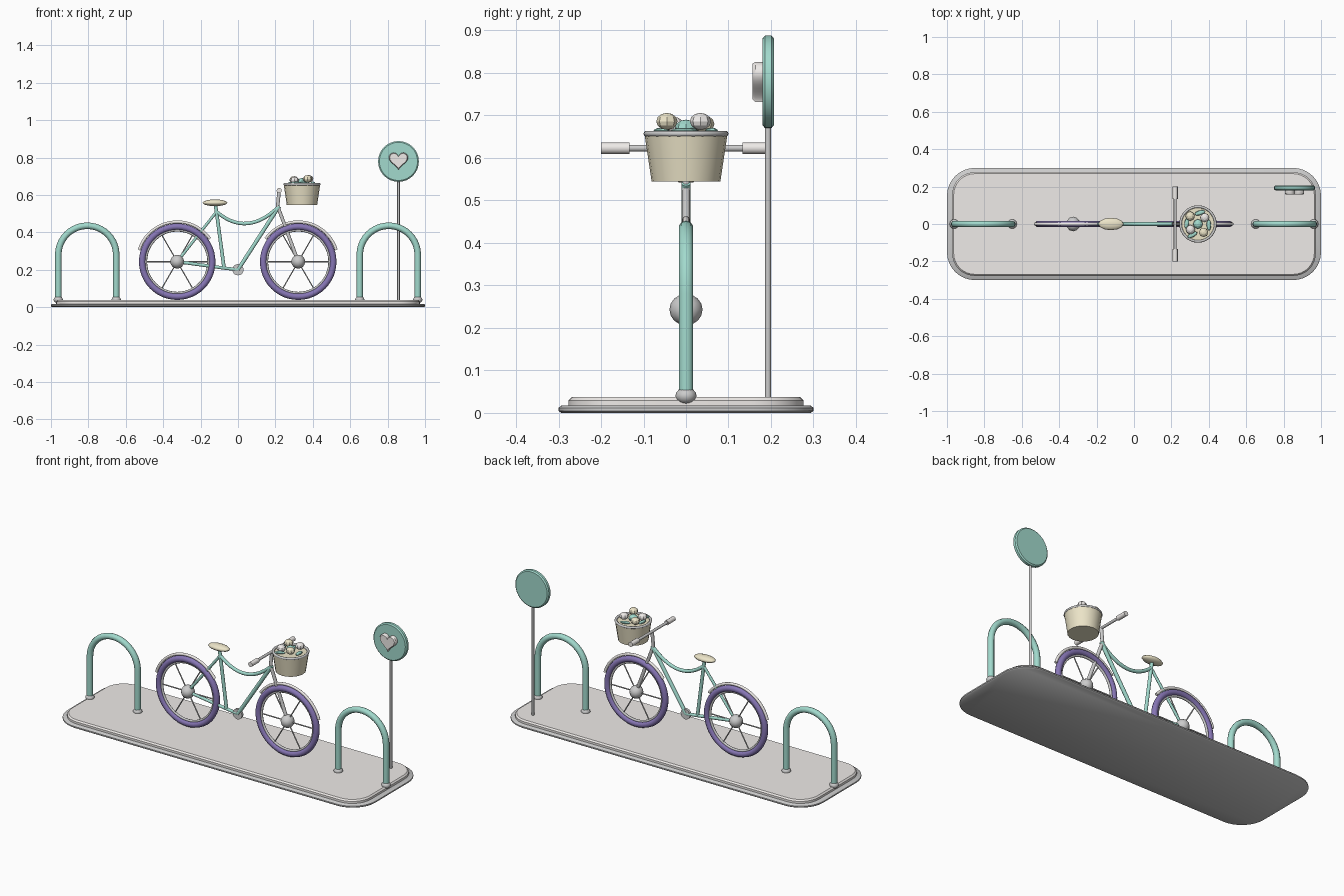
import bpy, bmesh, math
from math import sin, cos, pi, radians
from mathutils import Vector

if "Cube" in bpy.data.objects:
    bpy.data.objects.remove(bpy.data.objects["Cube"])

COLORS = {"green": (0.36, 0.70, 0.61, 1), "tan": (0.84, 0.78, 0.58, 1),
          "purple": (0.24, 0.18, 0.46, 1), "stone": (0.86, 0.83, 0.81, 1)}
MATS = {}
for key, col in COLORS.items():
    MATS[key] = bpy.data.materials.new(key)
    MATS[key].diffuse_color = col


def finish(ob, name, color=None, smooth=True):
    ob.name = name
    if color:
        ob.data.materials.clear()
        ob.data.materials.append(MATS[color])
    bpy.ops.object.select_all(action='DESELECT')
    ob.select_set(True)
    bpy.context.view_layer.objects.active = ob
    if smooth:
        bpy.ops.object.shade_smooth_by_angle(angle=radians(40))
    return ob


def loft(name, rings, color=None, loc=(0, 0, 0), rot=(0, 0, 0)):
    """Closed solid skinned through matching rings of points."""
    bm = bmesh.new()
    loops = [[bm.verts.new(p) for p in ring] for ring in rings]
    for a, b in zip(loops, loops[1:]):
        for i in range(len(a)):
            j = (i + 1) % len(a)
            bm.faces.new((a[i], a[j], b[j], b[i]))
    bm.faces.new(loops[0][::-1])
    bm.faces.new(loops[-1])
    bmesh.ops.recalc_face_normals(bm, faces=bm.faces)
    me = bpy.data.meshes.new(name)
    bm.to_mesh(me)
    bm.free()
    ob = bpy.data.objects.new(name, me)
    bpy.context.collection.objects.link(ob)
    ob.location, ob.rotation_euler = loc, rot
    return finish(ob, name, color)


def tube(name, pts, r, color=None, res=3):
    """Round tube along a path, turned into a mesh."""
    cu = bpy.data.curves.new(name, 'CURVE')
    cu.dimensions = '3D'
    cu.bevel_depth, cu.bevel_resolution, cu.use_fill_caps = r, res, True
    sp = cu.splines.new('POLY')
    sp.points.add(len(pts) - 1)
    for p, co in zip(sp.points, pts):
        p.co = (*co, 1)
    tmp = bpy.data.objects.new(name + "_path", cu)
    bpy.context.collection.objects.link(tmp)
    bpy.context.view_layer.update()
    me = bpy.data.meshes.new_from_object(tmp.evaluated_get(bpy.context.evaluated_depsgraph_get()))
    bpy.data.objects.remove(tmp)
    ob = bpy.data.objects.new(name, me)
    bpy.context.collection.objects.link(ob)
    return finish(ob, name, color)


def ball(name, loc, size, color=None, seg=12, rings=8, smooth=True, turn=0):
    bpy.ops.mesh.primitive_uv_sphere_add(segments=seg, ring_count=rings, radius=1,
                                         location=loc, rotation=(0, 0, turn))
    ob = bpy.context.object
    ob.scale = size
    return finish(ob, name, color, smooth)


def ring_torus(name, loc, major, minor, color=None, upright=True, seg=48):
    bpy.ops.mesh.primitive_torus_add(major_radius=major, minor_radius=minor, major_segments=seg,
                                     minor_segments=10, location=loc,
                                     rotation=(pi / 2 if upright else 0, 0, 0))
    return finish(bpy.context.object, name, color)


def rounded(hx, hy, r, z, n=8):
    pts = []
    for k, (sx, sy) in enumerate([(1, 1), (-1, 1), (-1, -1), (1, -1)]):
        for i in range(n + 1):
            a = (k + i / n) * pi / 2
            pts.append((sx * (hx - r) + r * cos(a), sy * (hy - r) + r * sin(a), z))
    return pts


def circle(r, z, n=32):
    return [(r * cos(2 * pi * i / n), r * sin(2 * pi * i / n), z) for i in range(n)]


def arc(cx, cz, r, a0, a1, n):
    return [(cx + r * cos(radians(a0 + (a1 - a0) * i / n)), 0,
             cz + r * sin(radians(a0 + (a1 - a0) * i / n))) for i in range(n + 1)]


# Base: curb slab and raised deck
loft("base_curb", [rounded(0.994, 0.294, 0.144, 0), rounded(1, 0.3, 0.15, 0.005),
                   rounded(1, 0.3, 0.15, 0.012), rounded(0.994, 0.294, 0.144, 0.017)])
loft("base_deck", [rounded(0.972, 0.277, 0.12, 0.015), rounded(0.972, 0.277, 0.12, 0.029),
                   rounded(0.964, 0.269, 0.112, 0.037)], "stone")

# Two arched racks with foot collars
for side, cx in (("left", -0.806), ("right", 0.806)):
    path = [(cx + 0.155, 0, 0.035)] + arc(cx, 0.28, 0.155, 0, 180, 20) + [(cx - 0.155, 0, 0.035)]
    tube(side + "_rack", path, 0.0175, "green")
    for s in (-1, 1):
        ball(f"{side}_rack_foot", (cx + s * 0.155, 0, 0.04), (0.025, 0.025, 0.02))

# Sign: pole, disc and heart
tube("sign_pole", [(0.858, 0.193, 0.03), (0.858, 0.193, 0.75)], 0.007)
loft("sign_disc", [circle(0.102, 0), circle(0.109, 0.006), circle(0.109, 0.021), circle(0.102, 0.027)],
     "green", (0.858, 0.207, 0.779), (pi / 2, 0, 0))


def heart(scale, z, n=40):
    k = 0.00325 * scale
    pts = []
    for i in range(n):
        t = 2 * pi * i / n
        pts.append((k * 16 * sin(t) ** 3,
                    k * (13 * cos(t) - 5 * cos(2 * t) - 2 * cos(3 * t) - cos(4 * t)), z))
    return pts


loft("sign_heart", [heart(1, 0), heart(1, 0.018), heart(0.9, 0.024)], "stone",
     (0.858, 0.181, 0.787), (pi / 2, 0, 0))

# Wheels: tyre, rim, spokes, hub, mudguard
WZ = 0.243
for end, wx, a0, a1 in (("rear", -0.325, 35, 163), ("front", 0.322, 17, 145)):
    ring_torus(end + "_tyre", (wx, 0, WZ), 0.187, 0.0175, "purple")
    ring_torus(end + "_rim", (wx, 0, WZ), 0.168, 0.007)
    for i in range(3):
        d = Vector((cos(i * pi / 3), 0, sin(i * pi / 3))) * 0.168
        c = Vector((wx, 0, WZ))
        tube(end + "_spokes", [c - d, c + d], 0.0035, res=1)
    ball(end + "_hub", (wx, 0, WZ), (0.037, 0.039, 0.037))
    tube(end + "_mudguard", arc(wx, WZ, 0.213, a0, a1, 24), 0.008, "stone")

# Frame tubes
rear, crank = (-0.325, 0, WZ), (0, 0, 0.2)
seat_top, head = (-0.115, 0, 0.51), (0.22, 0, 0.54)
tube("seat_tube", [(-0.122, 0, 0.555), seat_top, (-0.075, 0, 0.212)], 0.01, "green")
tube("chain_stay", [rear, (-0.075, 0, 0.209), crank], 0.009, "green")
tube("seat_stay", [rear, seat_top], 0.008, "green")
tube("down_tube", [crank, head], 0.011, "green")
a, b, c = Vector(seat_top), Vector((0.05, 0, 0.37)), Vector(head)
tube("top_tube", [a * (1 - t) ** 2 + b * 2 * t * (1 - t) + c * t * t
                  for t in [i / 14 for i in range(15)]], 0.01, "green")
loft("crank_disc", [circle(0.03, -0.007, 20), circle(0.03, 0.007, 20)], None, crank, (pi / 2, 0, 0))

# Fork, handlebar and grips
tube("fork", [(0.322, 0, WZ), (0.212, 0, 0.54), (0.22, 0, 0.623)], 0.01)
tube("handlebar", [(0.22, -0.19, 0.623), (0.22, 0.19, 0.623)], 0.008)
for s in (-1, 1):
    tube("grip", [(0.22, s * 0.133, 0.623), (0.22, s * 0.2, 0.623)], 0.014, "stone")

# Seat
ball("seat", (-0.123, 0, 0.558), (0.068, 0.033, 0.018), "tan", 12, 6)

# Basket with rim, blooms and leaves
BX = 0.342
loft("basket", [circle(0.081, 0.545, 20), circle(0.097, 0.652, 20)], "tan", (BX, 0, 0))
ring_torus("basket_rim", (BX, 0, 0.657), 0.093, 0.007, None, False, 32)
for x, y, z, col in ((-0.042, 0.042, 0.68, "tan"), (0.03, -0.045, 0.686, "tan"),
                     (0.036, 0.034, 0.686, "stone"), (-0.04, -0.03, 0.677, "stone")):
    ball("bloom", (BX + x, y, z), (0.025, 0.025, 0.02), col, 8, 6, False)
ball("center_bloom", (BX, 0, 0.67), (0.026, 0.026, 0.02), "green", 8, 6, False)
for x, y, turn in ((0.01, 0.06, 0.3), (-0.03, -0.058, 0.5), (0.058, -0.005, 1.6), (-0.06, 0.005, 1.4)):
    ball("leaf", (BX + x, y, 0.664), (0.03, 0.013, 0.007), "green", 8, 6, False, turn)

for m in bpy.data.materials:
    if m.users and not m.is_grease_pencil:
        m.use_nodes = True
        m.node_tree.nodes["Principled BSDF"].inputs["Base Color"].default_value = m.diffuse_color
